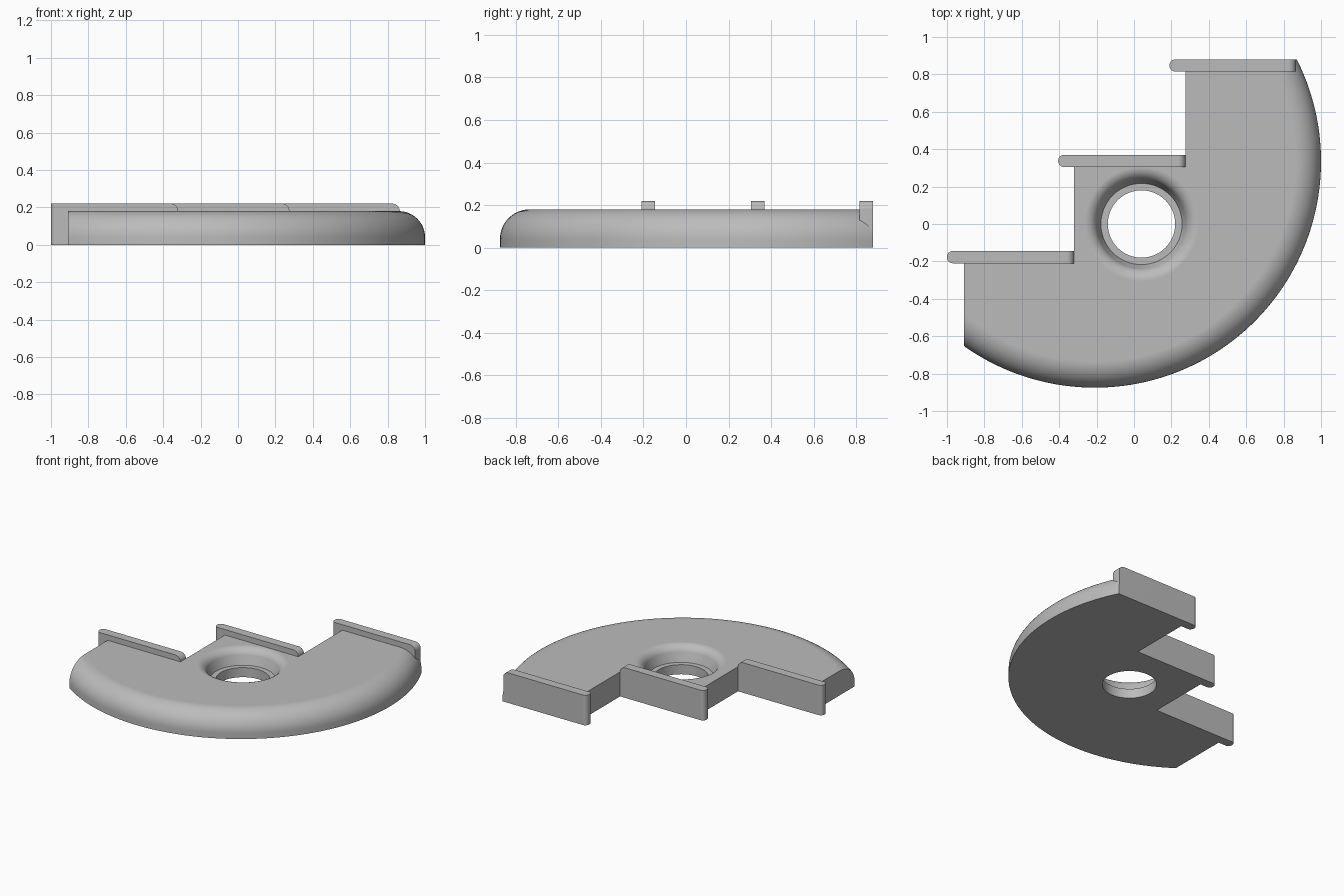
import bpy, bmesh, math

if "Cube" in bpy.data.objects:
    bpy.data.objects.remove(bpy.data.objects["Cube"])

grey = bpy.data.materials.new("plain grey")
grey.use_nodes = True
colour = (0.5, 0.5, 0.5, 1)
grey.diffuse_color = colour
grey.node_tree.nodes["Principled BSDF"].inputs["Base Color"].default_value = colour


def finish(name, bm):
    bmesh.ops.recalc_face_normals(bm, faces=bm.faces)
    mesh = bpy.data.meshes.new(name)
    bm.to_mesh(mesh)
    bm.free()
    mesh.materials.append(grey)
    ob = bpy.data.objects.new(name, mesh)
    bpy.context.collection.objects.link(ob)
    return ob


def lathe(name, profile, cx, cy, steps):
    """Turn a (radius, z) profile around a vertical axis and cap both ends."""
    bm = bmesh.new()
    rings = []
    for r, z in profile:
        angles = [2 * math.pi * i / steps for i in range(steps)]
        rings.append([bm.verts.new((cx + r * math.cos(a), cy + r * math.sin(a), z))
                      for a in angles])
    for low, high in zip(rings, rings[1:]):
        for i in range(steps):
            j = (i + 1) % steps
            bm.faces.new((low[i], low[j], high[j], high[i]))
    bm.faces.new(rings[0])
    bm.faces.new(rings[-1])
    return finish(name, bm)


def prism(points, direction):
    """Extrude a closed outline along a direction."""
    bm = bmesh.new()
    face = bm.faces.new([bm.verts.new(p) for p in points])
    out = bmesh.ops.extrude_face_region(bm, geom=[face])
    verts = [g for g in out["geom"] if isinstance(g, bmesh.types.BMVert)]
    bmesh.ops.translate(bm, verts=verts, vec=direction)
    return bm


def activate(ob):
    bpy.ops.object.select_all(action='DESELECT')
    ob.select_set(True)
    bpy.context.view_layer.objects.active = ob


def cut(ob, cutter):
    mod = ob.modifiers.new("cut", 'BOOLEAN')
    mod.operation = 'DIFFERENCE'
    mod.solver = 'EXACT'
    mod.object = cutter
    activate(ob)
    bpy.ops.object.modifier_apply(modifier=mod.name)
    bpy.data.objects.remove(cutter)


def smooth(ob):
    activate(ob)
    bpy.ops.object.shade_smooth_by_angle(angle=math.radians(30))
    mod = ob.modifiers.new("even shading", 'WEIGHTED_NORMAL')
    mod.keep_sharp = True


TOP, RADIUS, ROUND = 0.18, 1.21, 0.14

# Disc with a rounded upper rim
rim = [(RADIUS, 0)]
for k in range(13):
    a = math.pi / 2 * k / 12
    rim.append((RADIUS - ROUND + ROUND * math.cos(a), TOP - ROUND + ROUND * math.sin(a)))
plate = lathe("stepped_plate", rim, -0.21, 0.335, 192)

# Stepped cut along the back left of the disc
steps = [(-0.91, -2), (-0.91, -0.15), (-0.32, -0.15), (-0.32, 0.365),
         (0.275, 0.365), (0.275, 0.88), (2, 0.88), (2, 2), (-2, 2), (-2, -2)]
cut(plate, finish("step_cutter", prism([(x, y, -0.5) for x, y in steps], (0, 0, 1))))

# Through hole with a ledge and a flared, rounded mouth
mouth = [(0.18, -0.1), (0.18, 0.07), (0.217, 0.07)]
for k in range(9):
    a = math.radians(22 + 68 * k / 8)
    mouth.append((0.305 - 0.07 * math.cos(a), TOP - 0.07 + 0.07 * math.sin(a)))
mouth.append((0.305, 0.3))
cut(plate, lathe("hole_cutter", mouth, 0.04, 0, 64))
smooth(plate)

# Three upright fences: rounded overhanging left end, rounded upper right corner
HEIGHT, THICK, CORNER = 0.22, 0.065, 0.04
for name, x0, x1, y0 in (("front_fence", -1.0, -0.32, -0.21),
                         ("middle_fence", -0.405, 0.275, 0.305),
                         ("back_fence", 0.19, 0.865, 0.815)):
    outline = [(x0, y0, HEIGHT), (x0, y0, 0), (x1, y0, 0)]
    for k in range(9):
        a = math.pi / 2 * k / 8
        outline.append((x1 - CORNER + CORNER * math.cos(a), y0,
                        HEIGHT - CORNER + CORNER * math.sin(a)))
    bm = prism(outline, (0, THICK, 0))
    ends = [e for e in bm.edges
            if all(abs(v.co.x - x0) < 1e-4 for v in e.verts)
            and abs(e.verts[0].co.z - e.verts[1].co.z) > 0.1]
    bmesh.ops.bevel(bm, geom=ends, offset=0.03, segments=6, profile=0.5, affect='EDGES')
    smooth(finish(name, bm))
